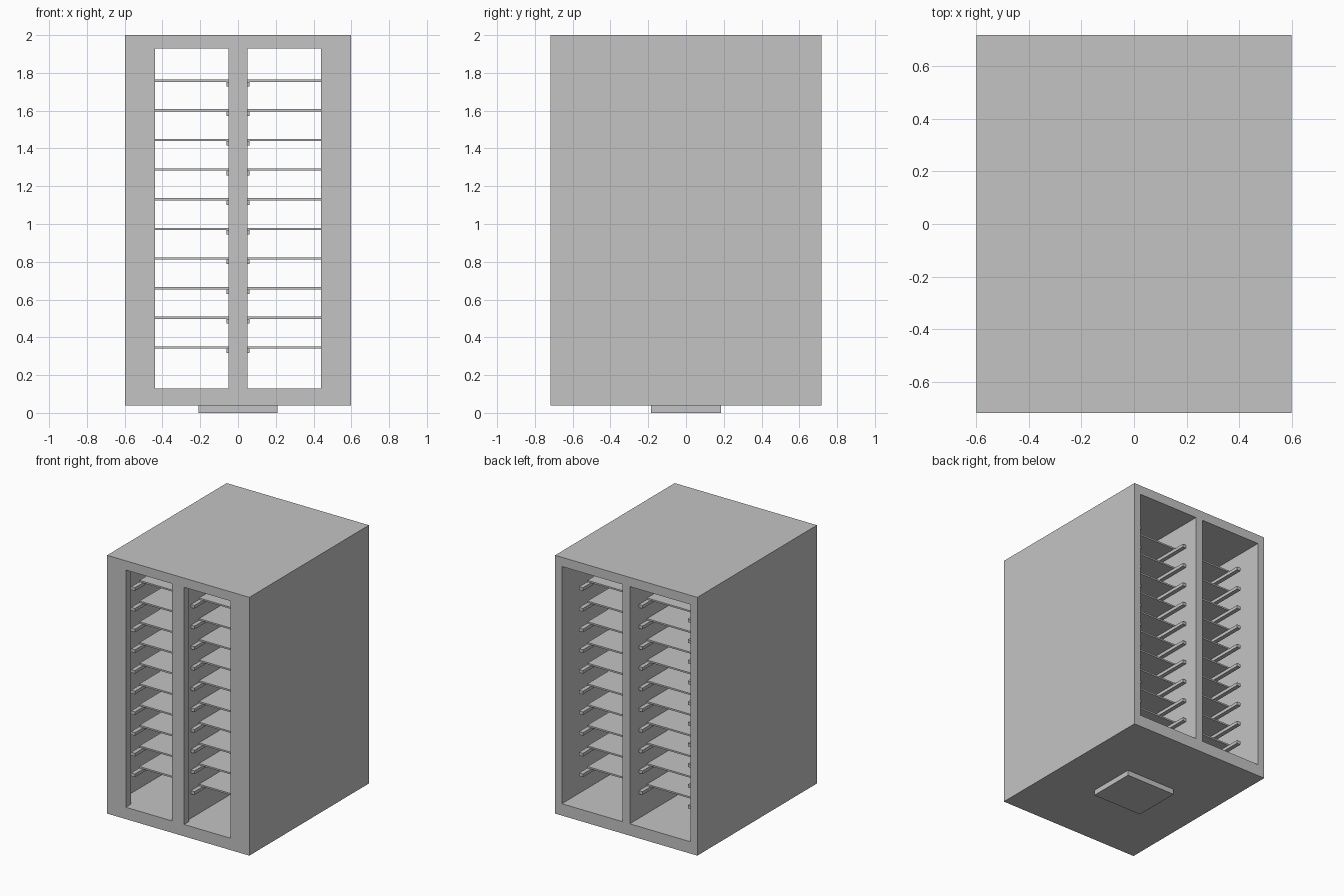
import bpy

cube = bpy.data.objects.get("Cube")
if cube:
    bpy.data.objects.remove(cube, do_unlink=True)

grey = bpy.data.materials.new("light_grey")
grey.use_nodes = True
grey.diffuse_color = (0.55, 0.55, 0.55, 1)
grey.node_tree.nodes["Principled BSDF"].inputs["Base Color"].default_value = grey.diffuse_color


def box(name, x, y, z):
    """Axis-aligned box from (low, high) ranges."""
    bpy.ops.mesh.primitive_cube_add(size=1, location=[sum(r) / 2 for r in (x, y, z)])
    ob = bpy.context.object
    ob.name = name
    ob.scale = [r[1] - r[0] for r in (x, y, z)]
    bpy.ops.object.transform_apply(location=False, rotation=False, scale=True)
    ob.data.materials.append(grey)
    return ob


def cut(target, cutter):
    """Subtract the cutter from the target, then remove the cutter."""
    mod = target.modifiers.new("opening", "BOOLEAN")
    mod.operation = "DIFFERENCE"
    mod.solver = "EXACT"
    mod.object = cutter
    bpy.context.view_layer.objects.active = target
    bpy.ops.object.modifier_apply(modifier=mod.name)
    bpy.data.objects.remove(cutter, do_unlink=True)


W, D = 0.597, 0.717           # half width, half depth
FLOOR, CEILING = 0.13, 1.93   # inside of the cabinet
FRAME = -D + 0.06             # rear of the front frame

# Cabinet shell: wide bays open to the back, narrower openings at the front
cabinet = box("cabinet", (-W, W), (-D, D), (0.04, 2))
for s in (-1, 1):
    bay = sorted((s * 0.03, s * 0.54))
    door = sorted((s * 0.05, s * 0.44))
    cut(cabinet, box("bay_cutter", bay, (FRAME, D + 0.1), (FLOOR, CEILING)))
    cut(cabinet, box("front_cutter", door, (-D - 0.1, FRAME + 0.1), (FLOOR, CEILING)))

# Plinth underneath
box("plinth", (-0.21, 0.21), (-0.185, 0.185), (0, 0.04))

# Shelves, each resting on a pair of longer rails
for s, side in ((1, "left"), (-1, "right")):
    for i in range(10):
        z = 0.34 + i * 0.157
        shelf_x = sorted((s * 0.03, s * 0.47))
        box(f"{side}_shelf_{i + 1}", shelf_x, (-0.51, 0.51), (z, z + 0.012))
        for label, a in (("inner", 0.028), ("outer", 0.44)):
            rail_x = sorted((s * a, s * (a + 0.032)))
            box(f"{side}_{label}_rail_{i + 1}", rail_x, (-0.607, 0.607), (z - 0.024, z))
